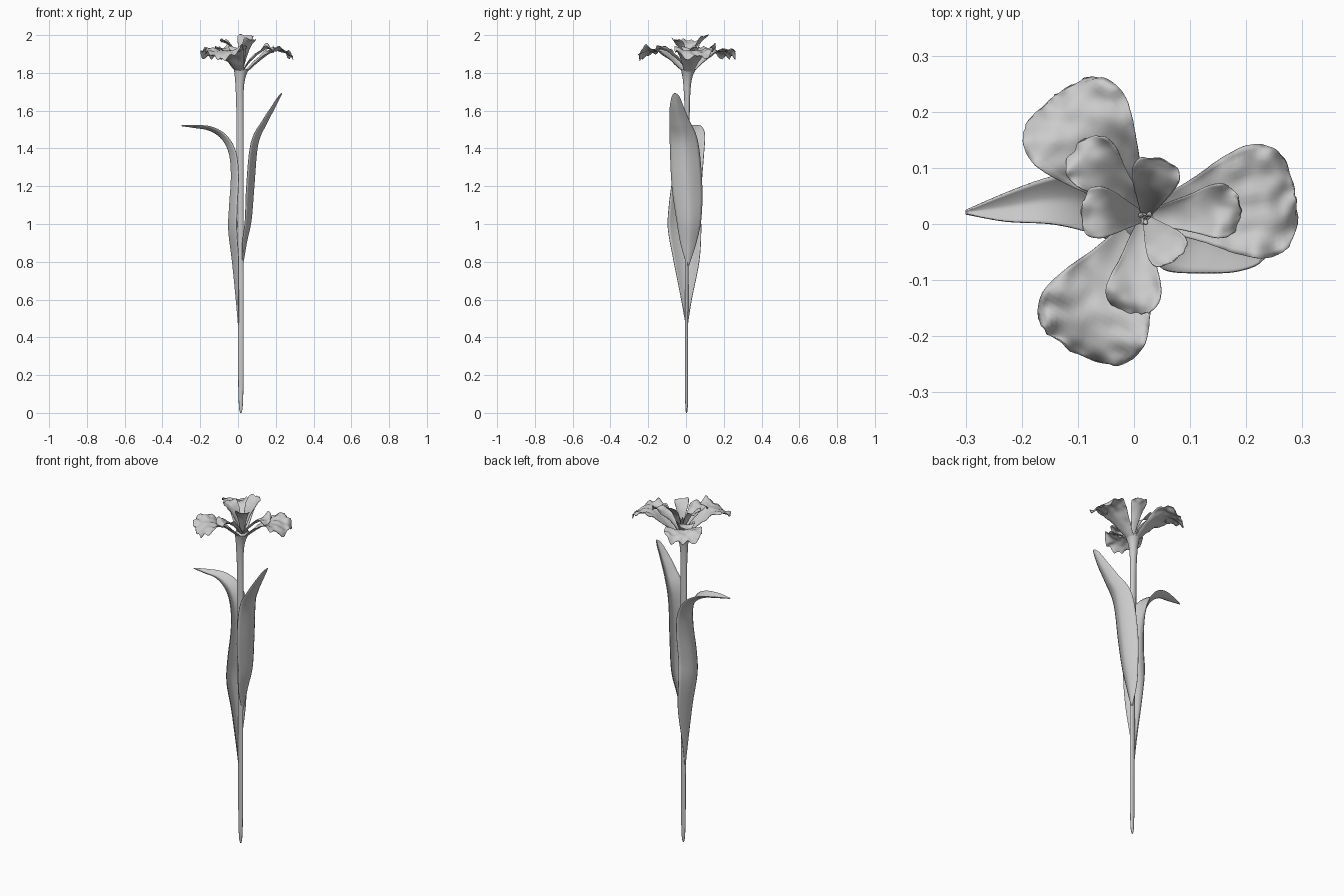
import bpy, math
from mathutils import Vector, noise

cube = bpy.data.objects.get("Cube")
if cube:
    bpy.data.objects.remove(cube, do_unlink=True)

grey = bpy.data.materials.new("soft_grey")
grey.use_nodes = True
GREY = (0.6, 0.6, 0.6, 1)
grey.diffuse_color = GREY
grey.node_tree.nodes["Principled BSDF"].inputs["Base Color"].default_value = GREY

CENTRE = Vector((0.02, 0.012, 0))


def smooth_rows(rows, steps):
    """Catmull-Rom resampling of profile rows."""
    pts = [Vector(r) for r in rows]
    pts = [pts[0]] + pts + [pts[-1]]
    out = []
    for a, b, c, d in zip(pts, pts[1:], pts[2:], pts[3:]):
        for k in range(steps):
            t = k / steps
            out.append(0.5 * (2 * b + (c - a) * t + (2 * a - 5 * b + 4 * c - d) * t ** 2
                              + (3 * b - a - 3 * c + d) * t ** 3))
    return out + [pts[-1]]


def skin(name, rings, closed=False, thickness=0.0):
    """Bridge equal rows of points into one smooth mesh."""
    n = len(rings[0])
    verts = [p for ring in rings for p in ring]
    faces = []
    for i in range(len(rings) - 1):
        for j in range(n if closed else n - 1):
            k = (j + 1) % n
            faces.append((i * n + j, i * n + k, (i + 1) * n + k, (i + 1) * n + j))
    if closed:
        faces.append(tuple(reversed(range(n))))
        faces.append(tuple(range(len(verts) - n, len(verts))))
    mesh = bpy.data.meshes.new(name)
    mesh.from_pydata(verts, [], faces)
    mesh.materials.append(grey)
    obj = bpy.data.objects.new(name, mesh)
    bpy.context.collection.objects.link(obj)
    mesh.shade_smooth()
    if thickness:
        mod = obj.modifiers.new("thickness", "SOLIDIFY")
        mod.thickness, mod.offset = thickness, 0
    return obj


def tube(name, rows, sides=16):
    """Elliptical loft; rows are (x, y, z, x radius, y radius)."""
    rings = []
    for x, y, z, rx, ry in rows:
        angles = [math.tau * j / sides for j in range(sides)]
        rings.append([(x + rx * math.cos(a), y + ry * math.sin(a), z) for a in angles])
    return skin(name, rings, closed=True)


def leaf(name, rows, side):
    """Channelled blade; rows are (midrib x, midrib z, low y, high y)."""
    path = smooth_rows(rows, 5)
    rings = []
    for i, (x, z, lo, hi) in enumerate(path):
        a, b = path[max(i - 1, 0)], path[min(i + 1, len(path) - 1)]
        t = Vector((b[0] - a[0], b[1] - a[1])).normalized()
        normal = Vector((-t.y, t.x)) * side
        mid, half = (lo + hi) / 2, (hi - lo) / 2
        ring = []
        for j in range(13):
            v = j / 6 - 1
            fold = 0.5 * half * abs(v) ** 1.5
            ring.append((x + normal.x * fold, mid + v * half, z + normal.y * fold))
        rings.append(ring)
    return skin(name, rings, thickness=0.004)


def petal(name, degrees, rows, cup, ruffle, scale=1.0, lift=0.0):
    """Ruffled petal; rows are (radius, z, half width)."""
    path = smooth_rows(rows, 5)
    a = math.radians(degrees)
    out, across = Vector((math.cos(a), math.sin(a), 0)), Vector((-math.sin(a), math.cos(a), 0))
    rings = []
    for i, (r, z, half) in enumerate(path):
        t = i / (len(path) - 1)
        ring = []
        for j in range(21):
            v = j / 10 - 1
            p = CENTRE + out * r * scale + across * v * half * scale
            edge = max(abs(v) ** 3, t ** 6)
            p.z = z + lift * t + half * v * v * (cup[0] + (cup[1] - cup[0]) * t)
            p.z += ruffle * t * (0.4 + edge) * noise.noise(Vector((p.x * 30, p.y * 30, degrees)))
            p += out * 0.006 * edge * t * noise.noise(p * 70)
            ring.append(p)
        rings.append(ring)
    return skin(name, rings, thickness=0.002)


# Stem with tapered foot and flared throat
tube("stem", smooth_rows([
    (0.015, 0.003, 0, 0.004, 0.003), (0.015, 0.003, 0.05, 0.011, 0.007),
    (0.015, 0.003, 0.25, 0.015, 0.008), (0.014, 0.004, 0.8, 0.016, 0.009),
    (0.011, 0.005, 1.3, 0.019, 0.012), (0.01, 0.006, 1.6, 0.019, 0.014),
    (0.009, 0.006, 1.72, 0.022, 0.019), (0.012, 0.008, 1.78, 0.029, 0.027),
    (0.018, 0.012, 1.82, 0.04, 0.04)], 5))

# Two long leaves
leaf("drooping_leaf", [
    (0.002, 0.46, 0.0, 0.008), (-0.01, 0.6, -0.025, 0.03), (-0.03, 0.8, -0.065, 0.07),
    (-0.05, 0.97, -0.095, 0.08), (-0.045, 1.1, -0.09, 0.075), (-0.036, 1.25, -0.07, 0.085),
    (-0.046, 1.37, -0.05, 0.095), (-0.085, 1.45, -0.02, 0.1), (-0.15, 1.495, 0.0, 0.085),
    (-0.23, 1.51, 0.005, 0.055), (-0.3, 1.52, 0.018, 0.024)], -1)
leaf("upright_leaf", [
    (0.025, 0.78, 0.005, 0.015), (0.045, 0.9, -0.03, 0.055), (0.07, 1.02, -0.05, 0.08),
    (0.085, 1.2, -0.075, 0.085), (0.105, 1.42, -0.085, 0.065), (0.15, 1.53, -0.087, 0.02),
    (0.192, 1.61, -0.085, -0.012), (0.222, 1.67, -0.075, -0.035),
    (0.232, 1.692, -0.062, -0.055)], 1)

# Three broad outer petals
FALL = [(0.01, 1.79, 0.02), (0.05, 1.825, 0.038), (0.1, 1.868, 0.06), (0.15, 1.905, 0.086),
        (0.2, 1.918, 0.102), (0.24, 1.905, 0.092), (0.262, 1.888, 0.062), (0.271, 1.876, 0.002)]
for i, angle in enumerate((8, 127, 243)):
    petal(f"outer_petal_{i + 1}", angle, FALL, (0.5, -0.12), 0.035)

# Three middle petals lying over the outer ones
MIDDLE = [(0.008, 1.81, 0.012), (0.04, 1.855, 0.022), (0.08, 1.892, 0.033), (0.12, 1.922, 0.047),
          (0.147, 1.928, 0.046), (0.165, 1.92, 0.028), (0.171, 1.915, 0.002)]
for i, (angle, size) in enumerate(((5, 1.0), (134, 1.04), (261, 1.02))):
    petal(f"middle_petal_{i + 1}", angle, MIDDLE, (0.7, 0.1), 0.03, size)

# Three raised inner petals
INNER = [(0.006, 1.83, 0.01), (0.025, 1.88, 0.02), (0.045, 1.925, 0.031), (0.07, 1.955, 0.04),
         (0.09, 1.968, 0.033), (0.1, 1.97, 0.002)]
for i, (angle, size, lift) in enumerate(((76, 1.08, 0.028), (174, 1.15, 0.0), (305, 0.95, 0.005))):
    petal(f"inner_petal_{i + 1}", angle, INNER, (0.7, 0.15), 0.025, size, lift)

# Small stamens in the throat
for i in range(3):
    a = math.tau * i / 3 + 0.6
    dx, dy = math.cos(a), math.sin(a)
    tube(f"stamen_{i + 1}", [
        (CENTRE.x + dx * r, CENTRE.y + dy * r, z, w, w)
        for r, z, w in ((0.002, 1.82, 0.004), (0.006, 1.87, 0.003),
                        (0.009, 1.89, 0.005), (0.011, 1.905, 0.002))], 8)
